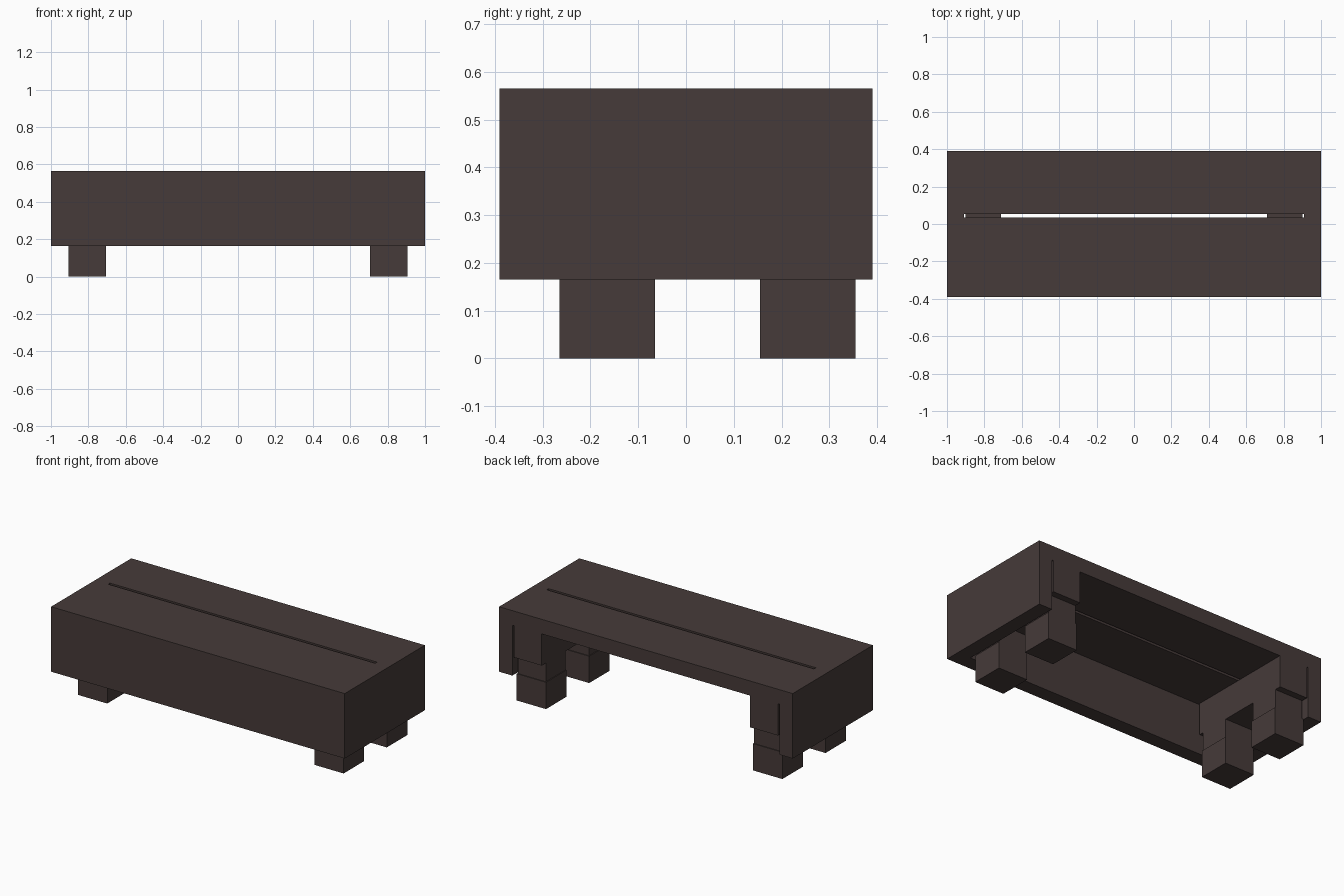
import bpy

cube = bpy.data.objects.get("Cube")
if cube:
    bpy.data.objects.remove(cube, do_unlink=True)

# Single dark brown finish
wood = bpy.data.materials.new("dark_brown_wood")
wood.use_nodes = True
colour = (0.061, 0.043, 0.041, 1)
wood.diffuse_color = colour
wood.node_tree.nodes["Principled BSDF"].inputs["Base Color"].default_value = colour


def box(name, low, high):
    """Axis-aligned box between two corners."""
    centre = [(a + b) / 2 for a, b in zip(low, high)]
    bpy.ops.mesh.primitive_cube_add(size=1, location=centre)
    obj = bpy.context.object
    obj.name = name
    obj.scale = [b - a for a, b in zip(low, high)]
    bpy.ops.object.transform_apply(location=False, rotation=False, scale=True)
    obj.data.materials.append(wood)
    return obj


def cut(obj, low, high):
    """Subtract a box from an object."""
    cutter = box("cutter", low, high)
    cutter.hide_render = True
    mod = obj.modifiers.new("cut", 'BOOLEAN')
    mod.operation = 'DIFFERENCE'
    mod.solver = 'EXACT'
    mod.object = cutter
    bpy.context.view_layer.objects.active = obj
    bpy.ops.object.modifier_apply(modifier=mod.name)
    bpy.data.objects.remove(cutter, do_unlink=True)


WIDTH, DEPTH, BOTTOM, TOP = 1.0, 0.39, 0.165, 0.565
INNER, UNDERSIDE, BEAM_Z = 0.91, 0.475, 0.28
MID = 0.045  # centre line of the slot and legs

# Shell: top, front and two ends, open at the back and below
shell = box("bench_shell", (-WIDTH, -DEPTH, BOTTOM), (WIDTH, DEPTH, TOP))
cut(shell, (-INNER, -0.30, 0), (INNER, 0.6, UNDERSIDE))
# Long narrow slot through the top
cut(shell, (-INNER, MID - 0.009, 0.4), (INNER, MID + 0.009, 0.7))

for side, sign in (("right", -1), ("left", 1)):
    def block(name, x0, x1, y0, y1, z0, z1):
        a, b = sorted((sign * x0, sign * x1))
        box(f"{name}_{side}", (a, y0, z0), (b, y1, z1))

    # Cross beam under the top at each end
    block("cross_beam", 0.71, 0.90, -0.29, DEPTH, BEAM_Z, UNDERSIDE)

    # Legs: slim neck over a slightly wider foot
    for row, y in (("front", MID - 0.21), ("back", MID + 0.21)):
        block(f"{row}_leg_neck", 0.71, 0.90, y - 0.095, y + 0.095, BOTTOM, BEAM_Z)
        block(f"{row}_leg_foot", 0.705, 0.905, y - 0.1, y + 0.1, 0, BOTTOM)
